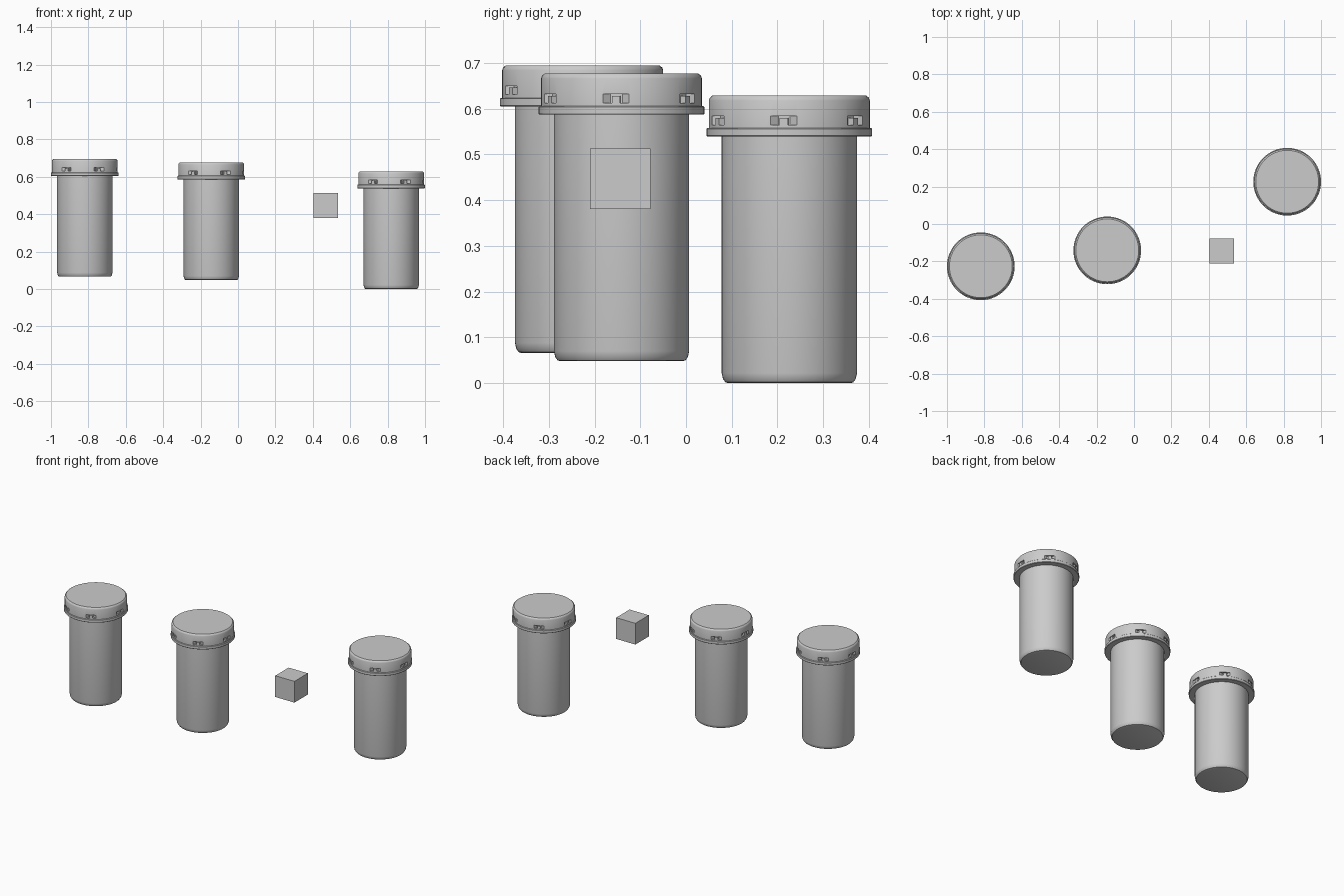
import bpy, bmesh
from math import cos, sin, radians, pi

if "Cube" in bpy.data.objects:
    bpy.data.objects.remove(bpy.data.objects["Cube"])

SIDES = 64


def add_mesh(name, bm, loc, smooth=True):
    bmesh.ops.recalc_face_normals(bm, faces=bm.faces)
    me = bpy.data.meshes.new(name)
    bm.to_mesh(me)
    bm.free()
    ob = bpy.data.objects.new(name, me)
    ob.location = loc
    bpy.context.collection.objects.link(ob)
    if smooth:
        shade(ob)
    return ob


def shade(ob):
    bpy.ops.object.select_all(action='DESELECT')
    ob.select_set(True)
    bpy.context.view_layer.objects.active = ob
    bpy.ops.object.shade_smooth_by_angle(angle=radians(35))


def lathe(name, profile, loc):
    """Closed solid of revolution from (radius, height) points."""
    bm = bmesh.new()
    rings = [[bm.verts.new((r * cos(2 * pi * i / SIDES), r * sin(2 * pi * i / SIDES), z))
              for i in range(SIDES)] for r, z in profile]
    for a, b in zip(rings, rings[1:]):
        for i in range(SIDES):
            j = (i + 1) % SIDES
            bm.faces.new((a[i], a[j], b[j], b[i]))
    bm.faces.new(rings[0])
    bm.faces.new(rings[-1])
    return add_mesh(name, bm, loc)


def radial_prisms(name, plan, z0, z1, loc):
    """Six prisms round the cap; plan points are (radius, tangent offset)."""
    bm = bmesh.new()
    for k in range(6):
        a = radians(60 * k - 4)
        low, high = [[bm.verts.new((r * cos(a) - t * sin(a), r * sin(a) + t * cos(a), z))
                      for r, t in plan] for z in (z0, z1)]
        bm.faces.new(low)
        bm.faces.new(high)
        for i in range(len(plan)):
            j = (i + 1) % len(plan)
            bm.faces.new((low[i], low[j], high[j], high[i]))
    return add_mesh(name, bm, loc, smooth=False)


def bottle(name, loc):
    # Body with softened bottom edge
    lathe(name + "_body", [(.134, 0), (.140, .002), (.145, .009), (.148, .022),
                           (.148, .545)], loc)
    # Seal ring below the cap
    lathe(name + "_seal_ring", [(.179, .539), (.181, .541), (.181, .556),
                                (.179, .558)], loc)
    # Cap with bevelled top
    cap = lathe(name + "_cap", [(.176, .557), (.176, .618), (.174, .624),
                                (.168, .629)], loc)
    # Wedge slots cut into the cap skirt
    cutter = radial_prisms("slot_cutter", [(.19, -.05), (.19, .05), (.161, .013),
                                           (.161, -.013)], .565, .584, loc)
    cutter.hide_render = True
    mod = cap.modifiers.new("slots", 'BOOLEAN')
    mod.object = cutter
    mod.solver = 'EXACT'
    bpy.context.view_layer.objects.active = cap
    bpy.ops.object.modifier_apply(modifier=mod.name)
    bpy.data.objects.remove(cutter)
    shade(cap)
    # Break-away tabs bridging the slots
    radial_prisms(name + "_tabs", [(.175, -.009), (.175, .009), (.158, .009),
                                   (.158, -.009)], .556, .58, loc)


bottle("left_bottle", (-.819, -.226, .066))
bottle("middle_bottle", (-.143, -.141, .048))
bottle("right_bottle", (.819, .226, 0))

# Floating cube
bm = bmesh.new()
bmesh.ops.create_cube(bm, size=.132)
add_mesh("cube", bm, (.469, -.144, .447), smooth=False)
